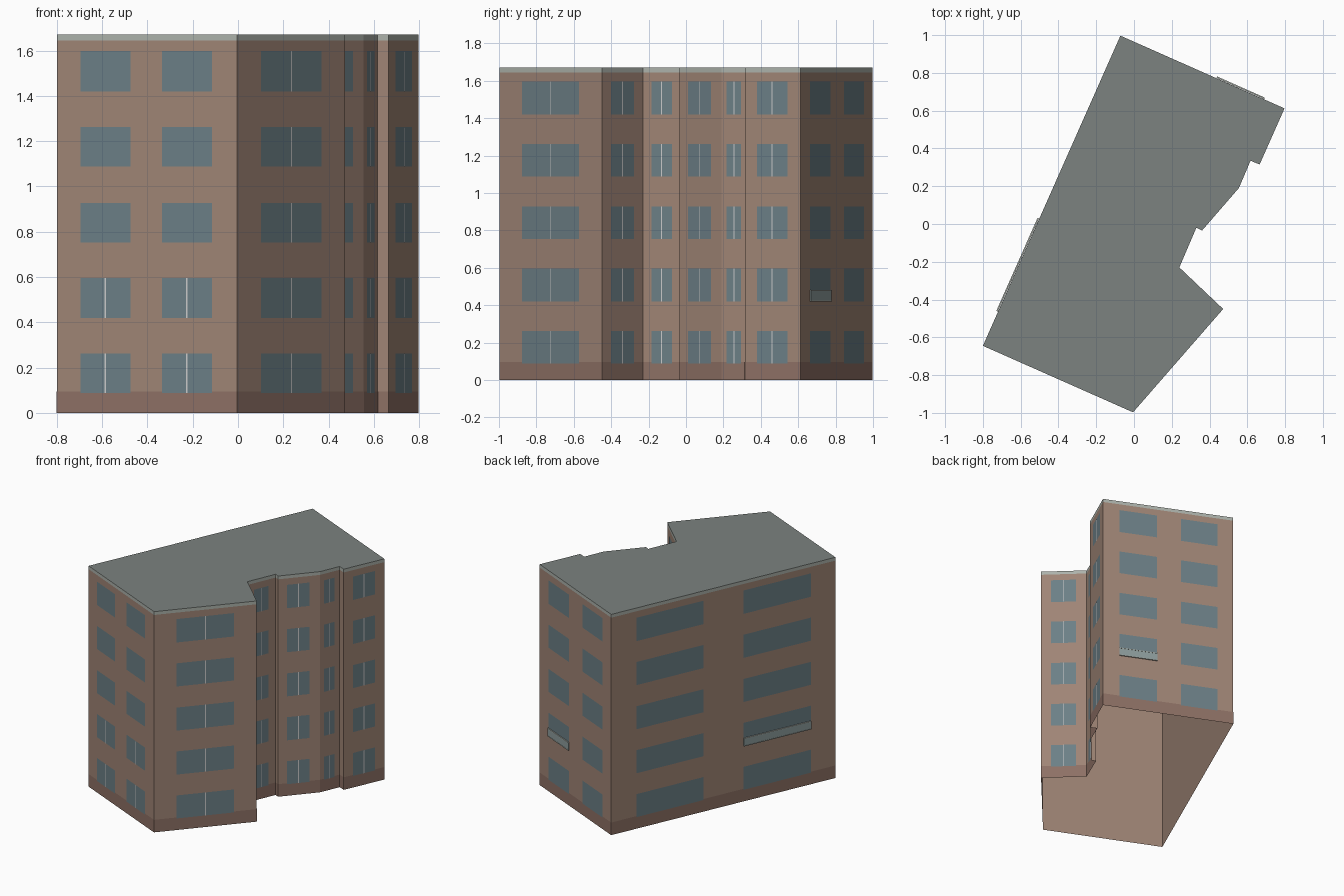
import bpy, bmesh
from mathutils import Vector

if "Cube" in bpy.data.objects:
    bpy.data.objects.remove(bpy.data.objects["Cube"])

# footprint, counter-clockwise from the front-left corner
PLAN = [(-0.80, -0.645), (-0.005, -0.997), (0.472, -0.45), (0.24, -0.23),
        (0.33, -0.02), (0.36, -0.035), (0.555, 0.19), (0.617, 0.335),
        (0.665, 0.315), (0.797, 0.612), (-0.072, 0.997)]
N = len(PLAN)
H, CAP_Z, BASE_Z = 1.67, 1.645, 0.095
ROWS = [(0.088, 0.262), (0.42, 0.595), (0.753, 0.927), (1.087, 1.262), (1.42, 1.597)]
# wall index -> (window spans along the wall, number of rows with mullions)
WINDOWS = {0: ([(.132, .41), (.585, .862)], 2), 1: ([(.22, .78)], 5),
           2: ([(.22, .77)], 5), 3: ([(.22, .74)], 5), 5: ([(.21, .75)], 5),
           6: ([(.19, .73)], 5), 8: ([(.22, .77)], 5),
           9: ([(.125, .415), (.60, .88)], 0), 10: ([(.112, .41), (.59, .89)], 0)}


def material(name, rgb):
    m = bpy.data.materials.new(name)
    m.diffuse_color = (*rgb, 1)
    m.use_nodes = True
    m.node_tree.nodes["Principled BSDF"].inputs["Base Color"].default_value = m.diffuse_color
    return m


WALL = material("wall", (0.35, 0.235, 0.18))
BASE = material("base", (0.27, 0.165, 0.13))
ROOF = material("roof", (0.20, 0.225, 0.215))
TRIM = material("trim", (0.42, 0.45, 0.41))
GLASS = material("glass", (0.15, 0.215, 0.24))
FRAME = material("frame", (0.65, 0.65, 0.62))
RAIL = material("balcony_glass", (0.27, 0.34, 0.34))


def make(name, faces, mat):
    bm = bmesh.new()
    for f in faces:
        bm.faces.new([bm.verts.new(p) for p in f])
    bmesh.ops.remove_doubles(bm, verts=bm.verts, dist=1e-5)
    me = bpy.data.meshes.new(name)
    bm.to_mesh(me)
    bm.free()
    me.materials.append(mat)
    ob = bpy.data.objects.new(name, me)
    bpy.context.collection.objects.link(ob)
    return ob


def wall_point(i, t, out, z):
    a, b = Vector(PLAN[i]), Vector(PLAN[(i + 1) % N])
    d = (b - a).normalized()
    p = a.lerp(b, t) + Vector((d.y, -d.x)) * out
    return (p.x, p.y, z)


def quad(i, t0, t1, z0, z1, out=0.0):
    return [wall_point(i, t0, out, z0), wall_point(i, t1, out, z0),
            wall_point(i, t1, out, z1), wall_point(i, t0, out, z1)]


def box(i, t0, t1, z0, z1, o0, o1):
    p = [wall_point(i, t, o, z) for z in (z0, z1)
         for t, o in ((t0, o1), (t1, o1), (t1, o0), (t0, o0))]
    idx = [(3, 2, 1, 0), (4, 5, 6, 7), (0, 1, 5, 4), (1, 2, 6, 5), (2, 3, 7, 6), (3, 0, 4, 7)]
    return [[p[k] for k in f] for f in idx]


# building shell, open underneath
make("walls", [quad(i, 0, 1, 0, CAP_Z) for i in range(N)], WALL)
make("roof_edge", [quad(i, 0, 1, CAP_Z, H) for i in range(N)], TRIM)
make("roof", [[(x, y, H) for x, y in PLAN]], ROOF)
make("base_band", [quad(i, 0, 1, 0, BASE_Z, 0.001) for i in range(N)], BASE)

# windows and their centre mullions
panes, bars = [], []
for i, (spans, mullion_rows) in WINDOWS.items():
    length = (Vector(PLAN[(i + 1) % N]) - Vector(PLAN[i])).length
    for t0, t1 in spans:
        for r, (z0, z1) in enumerate(ROWS):
            panes.append(quad(i, t0, t1, z0, z1, 0.002))
            if r < mullion_rows:
                c, w = (t0 + t1) / 2, 0.003 / length
                bars.append(quad(i, c - w, c + w, z0, z1, 0.003))
make("windows", panes, GLASS)
make("window_mullions", bars, FRAME)

# glass balcony guards with thin rails on the back and left walls
for name, i, (t0, t1) in (("back", 9, (.125, .415)), ("left", 10, (.59, .89))):
    make(name + "_balcony_guard", box(i, t0, t1, 0.424, 0.476, 0.002, 0.008), RAIL)
    make(name + "_balcony_rails", box(i, t0, t1, 0.476, 0.481, 0.002, 0.010)
         + box(i, t0, t1, 0.419, 0.424, 0.002, 0.010), TRIM)
